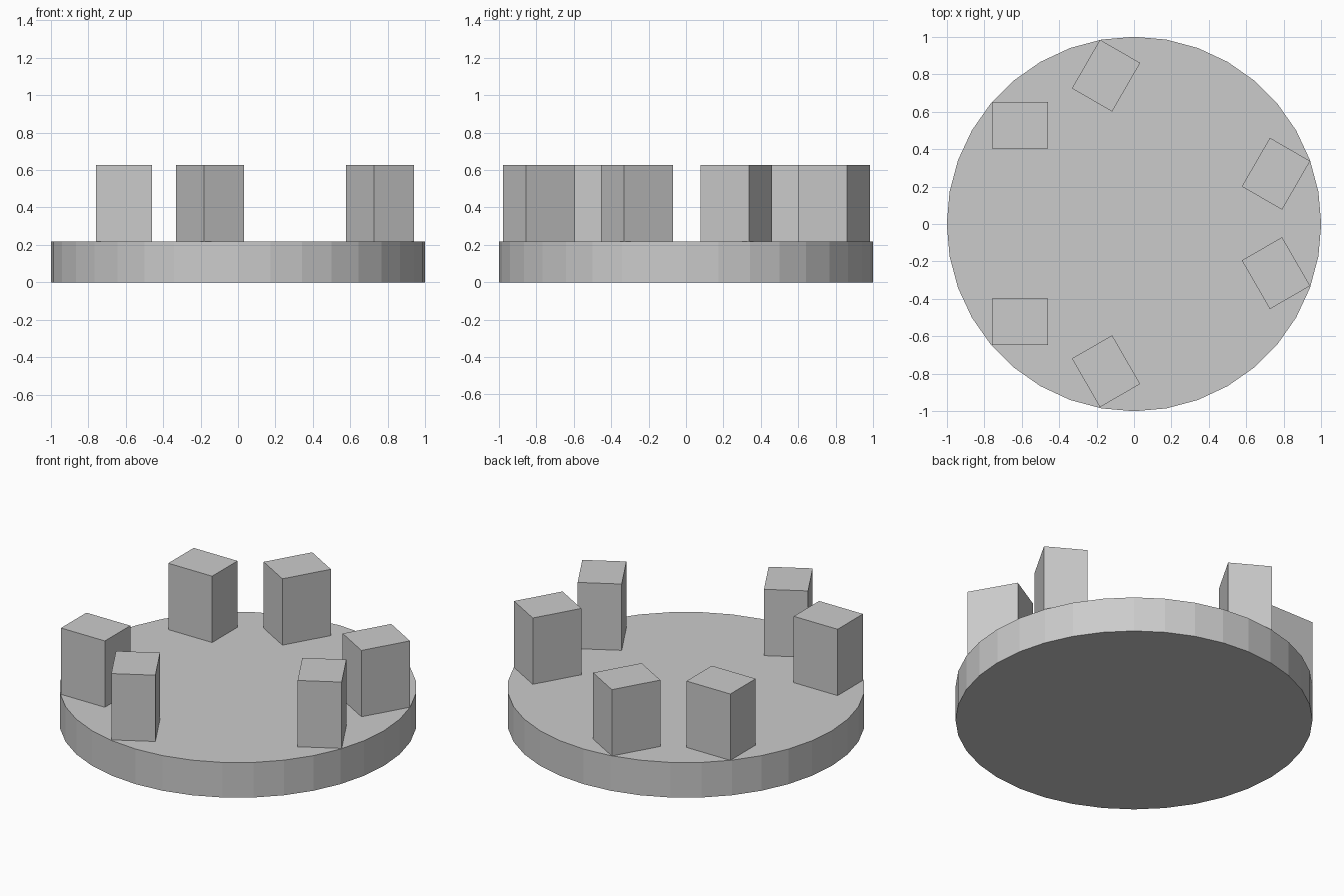
import bpy
from math import cos, sin, radians

if "Cube" in bpy.data.objects:
    bpy.data.objects.remove(bpy.data.objects["Cube"])

DISC_H = 0.217
TOP = 0.627
BLOCK = (0.30, 0.248)   # block footprint
CENTRE = (-0.609, 0.524)  # block centre before rotation
SHIFT_Y = 0.003

# Round base plate
bpy.ops.mesh.primitive_cylinder_add(vertices=36, radius=1, depth=DISC_H,
                                    location=(0, 0, DISC_H / 2))
bpy.context.object.name = "base_disc"


def add_block(name, angle, side):
    """Upright block turned about the disc centre; side mirrors it in y."""
    x = CENTRE[0] * cos(angle) - CENTRE[1] * sin(angle)
    y = CENTRE[0] * sin(angle) + CENTRE[1] * cos(angle)
    bpy.ops.mesh.primitive_cube_add(
        size=1, location=(x, side * y + SHIFT_Y, (DISC_H + TOP) / 2),
        rotation=(0, 0, side * angle))
    block = bpy.context.object
    block.name = name
    block.scale = (*BLOCK, TOP - DISC_H)


# Three mirrored pairs of blocks around the rim
for i in range(3):
    for side, label in ((1, "a"), (-1, "b")):
        add_block(f"rim_block_{i + 1}{label}", radians(120 * i), side)
